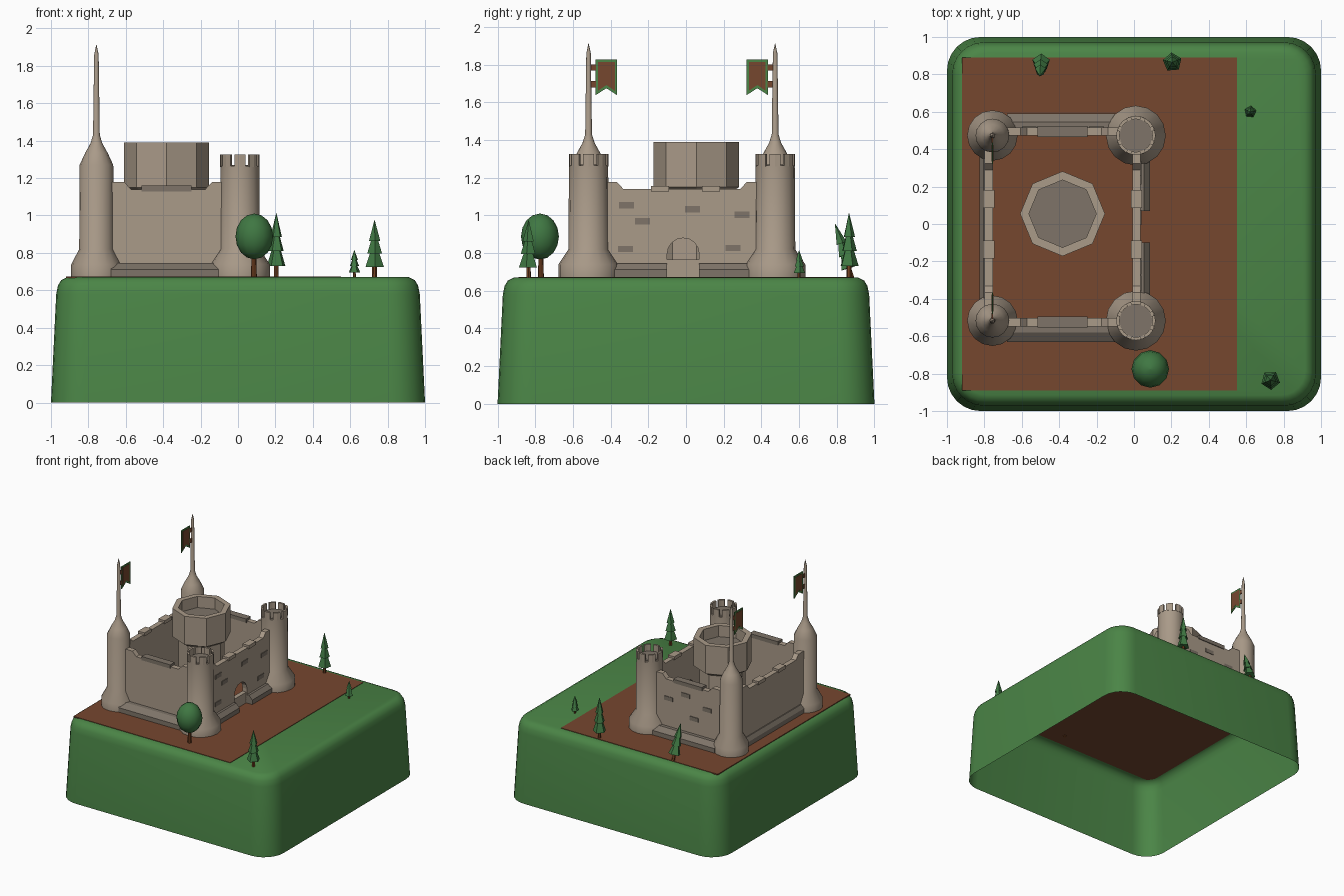
import bpy, bmesh, math
from math import sin, cos, pi, radians

if "Cube" in bpy.data.objects:
    bpy.data.objects.remove(bpy.data.objects["Cube"])

G = 0.67  # height of the ground


def material(name, rgb):
    m = bpy.data.materials.new(name)
    m.diffuse_color = (*rgb, 1)
    m.use_nodes = True
    m.node_tree.nodes["Principled BSDF"].inputs["Base Color"].default_value = m.diffuse_color
    return m


GRASS = material("grass green", (0.07, 0.235, 0.062))
LEAF = material("leaf green", (0.05, 0.185, 0.055))
STONE = material("light stone", (0.40, 0.325, 0.25))
DARK = material("dark stone", (0.21, 0.175, 0.14))
DIRT = material("dirt brown", (0.18, 0.063, 0.028))
BARK = material("bark brown", (0.18, 0.055, 0.016))


def build(name, verts, faces, mat, smooth=False, loc=(0, 0, 0), rot=(0, 0, 0), closed=True):
    me = bpy.data.meshes.new(name)
    me.from_pydata(verts, [], faces)
    if closed:
        bm = bmesh.new()
        bm.from_mesh(me)
        bmesh.ops.recalc_face_normals(bm, faces=bm.faces)
        bm.to_mesh(me)
        bm.free()
    me.materials.append(mat)
    ob = bpy.data.objects.new(name, me)
    bpy.context.collection.objects.link(ob)
    ob.location, ob.rotation_euler = loc, rot
    if smooth:
        bpy.ops.object.select_all(action='DESELECT')
        ob.select_set(True)
        bpy.context.view_layer.objects.active = ob
        bpy.ops.object.shade_smooth_by_angle(angle=radians(35))
    return ob


def loft(name, loops, mat, bottom=True, **kw):
    """Skin a stack of equal loops and cap the ends."""
    n = len(loops[0])
    verts = [v for lp in loops for v in lp]
    faces = [(k * n + i, k * n + (i + 1) % n, (k + 1) * n + (i + 1) % n, (k + 1) * n + i)
             for k in range(len(loops) - 1) for i in range(n)]
    faces.append(tuple(range((len(loops) - 1) * n, len(loops) * n)))
    if bottom:
        faces.append(tuple(reversed(range(n))))
    return build(name, verts, faces, mat, closed=bottom, **kw)


def lathe(name, profile, n, mat, **kw):
    loops = [[(r * cos(2 * pi * i / n), r * sin(2 * pi * i / n), z) for i in range(n)]
             for r, z in profile]
    return loft(name, loops, mat, **kw)


def prism(name, pts, lo, hi, axis, mat):
    """Extrude a flat outline along an axis; pts are the other two coordinates."""
    def put(p, d):
        v = list(p)
        v.insert(axis, d)
        return tuple(v)
    return loft(name, [[put(p, lo) for p in pts], [put(p, hi) for p in pts]], mat)


def rect(a0, a1, b0, b1):
    return [(a0, b0), (a1, b0), (a1, b1), (a0, b1)]


# Hollow grassy block, open underneath
def rounded(h, r, z):
    pts = []
    for q, (sx, sy) in enumerate([(1, 1), (-1, 1), (-1, -1), (1, -1)]):
        for k in range(7):
            a = (q + k / 6) * pi / 2
            pts.append((sx * (h - r) + r * cos(a), sy * (h - r) + r * sin(a), z))
    return pts


loft("grass_block", [rounded(1.0, .18, 0), rounded(.972, .17, .58), rounded(.963, .165, .625),
                     rounded(.945, .15, .655), rounded(.915, .13, G)], GRASS, bottom=False, smooth=True)
prism("dirt_yard", rect(-.92, .55, -.89, .89), G - .005, G + .004, 2, DIRT)

# Corner towers
XL, XR, YF, YB = -.757, .01, -.517, .473
for side, y in (("front", YF), ("back", YB)):
    lathe(side + "_spire_tower",
          [(.135, G), (.135, .738), (.092, .82), (.09, 1.27), (.06, 1.335), (.032, 1.385), (.018, 1.43),
           (.012, 1.86), (.001, 1.912)], 16, STONE, loc=(XL, y, 0), smooth=True)
    lathe(side + "_battle_tower", [(.16, G), (.16, .74), (.107, .82), (.104, 1.265)],
          16, STONE, loc=(XR, y, 0), smooth=True)
    lathe(side + "_tower_floor", [(.088, 1.25), (.088, 1.27)], 16, DARK, loc=(XR, y, 0))
    for k in range(8):  # battlements
        a = [2 * pi * k / 8 + radians(d) for d in (-16, 0, 16)]
        arc = [(XR + .105 * cos(t), y + .105 * sin(t)) for t in a]
        arc += [(XR + .088 * cos(t), y + .088 * sin(t)) for t in reversed(a)]
        prism(side + "_battlement", arc, 1.26, 1.325, 2, STONE)


# Curtain walls: raised shoulders beside the towers
def wall_outline(u0, u1, gate=None):
    pts = [(u0, G), (u0, 1.178), (u0 + .15, 1.178), (u0 + .185, 1.14),
           (u1 - .185, 1.14), (u1 - .15, 1.178), (u1, 1.178), (u1, G)]
    if gate is not None:
        r = .085
        pts.append((gate + r, G))
        pts += [(gate + r * cos(pi * k / 8), .795 + r * sin(pi * k / 8)) for k in range(9)]
        pts.append((gate - r, G))
    return pts


GATE = -.015
prism("front_wall", wall_outline(XL, XR), -.547, -.502, 1, STONE)
prism("back_wall", wall_outline(XL, XR), .472, .517, 1, STONE)
prism("left_wall", wall_outline(YF, YB), -.798, -.755, 0, STONE)
prism("gate_wall", wall_outline(YF, YB, GATE), -.008, .035, 0, STONE)
prism("gate_threshold", rect(-.008, .028, GATE - .085, GATE + .085), G, .765, 2, STONE)

# Coping blocks on the walls
for side, y in (("front", -.524), ("back", .494)):
    prism(side + "_coping", rect(-.515, -.248, y - .03, y + .03), 1.128, 1.16, 2, DARK)
for side, x in (("left", -.777), ("gate", .013)):
    for y in (-.137, .133):
        prism(side + "_coping", rect(x - .03, x + .03, y - .048, y + .048), 1.128, 1.157, 2, STONE)


# Sloped plinths at the foot of the walls
def plinth(name, face, out, lo, hi, axis):
    pts = [(face, G), (face + out, G), (face + out, .712), (face + out * .45, .745), (face, .745)]
    prism(name, pts, lo, hi, axis, DARK)


plinth("front_plinth", -.54, -.09, -.68, -.08, 0)
plinth("back_plinth", .51, .08, -.68, -.08, 0)
plinth("left_plinth", -.79, -.035, -.43, .39, 1)
plinth("gate_plinth_front", .03, .055, -.42, GATE - .085, 1)
plinth("gate_plinth_back", .03, .055, GATE + .085, .38, 1)

# Dark facing stones
for y, z in ((-.315, 1.053), (-.23, .97), (.035, 1.032), (.297, 1.004), (-.32, .822), (.25, .827)):
    prism("gate_wall_stone", rect(y - .04, y + .04, z - .017, z + .017), .033, .04, 0, DARK)
for x, z in ((-.2, .98), (-.36, 1.05), (-.44, .87), (-.56, .98)):
    prism("back_wall_stone", rect(x - .04, x + .04, z - .017, z + .017), .515, .522, 1, DARK)

# Eight-sided keep with a hollow crown
KEEP = (-.382, .055, 0)
lathe("keep_crown", [(.18, G), (.18, 1.12), (.227, 1.15), (.227, 1.39), (.18, 1.39), (.18, 1.29)],
      8, STONE, loc=KEEP)
lathe("keep_floor", [(.18, 1.28), (.18, 1.295)], 8, DARK, loc=KEEP)


# Swallow-tailed flags on the spires
def flag(name, y, s):
    def shape(m):
        a, b, mid = y + s * (.037 + m), y + s * (.152 - m), y + s * .0945
        return [(a, 1.828 - m), (b, 1.828 - m), (b, 1.638 + 1.8 * m),
                (mid, 1.675 + 1.3 * m), (a, 1.638 + 1.8 * m)]
    prism(name + "_border", shape(0), XL - .003, XL + .003, 0, GRASS)
    prism(name + "_cloth", shape(.013), XL - .005, XL + .005, 0, DIRT)
    for z in (1.785, 1.695):
        prism(name + "_tie", rect(*sorted((y, y + s * .04)), z - .017, z + .017),
              XL - .004, XL + .004, 0, DIRT)


flag("front_flag", YF, 1)
flag("back_flag", YB, -1)


# Conifers: trunk and three tiers
def conifer(x, y, h, w, rot=(0, 0, 0)):
    k = h / .34
    trunk = [(.013 * w, -.01), (.012 * w, .1 * k)]
    tiers = [(.01, .06), (.052, .06), (.024, .15), (.042, .14), (.018, .225), (.032, .215), (.001, .34)]
    lathe("conifer_trunk", trunk, 6, BARK, loc=(x, y, G), rot=rot)
    lathe("conifer_foliage", [(r * w, z * k) for r, z in tiers], 5, LEAF, loc=(x, y, G), rot=rot)


conifer(.205, .865, .342, 1, (0, 0, .4))
conifer(.73, -.835, .305, 1, (0, 0, 1.0))
conifer(.622, .6, .145, .62, (0, 0, .2))
conifer(-.495, .88, .30, .95, (.28, -.12, .3))

# Round tree
lathe("round_tree_trunk", [(.016, -.01), (.012, .14)], 8, BARK, loc=(.085, -.77, G))
crown = [(.1 * sin(pi * k / 8) + .0005, -.122 * cos(pi * k / 8)) for k in range(9)]
lathe("round_tree_crown", crown, 12, LEAF, loc=(.087, -.775, .888), smooth=True)
